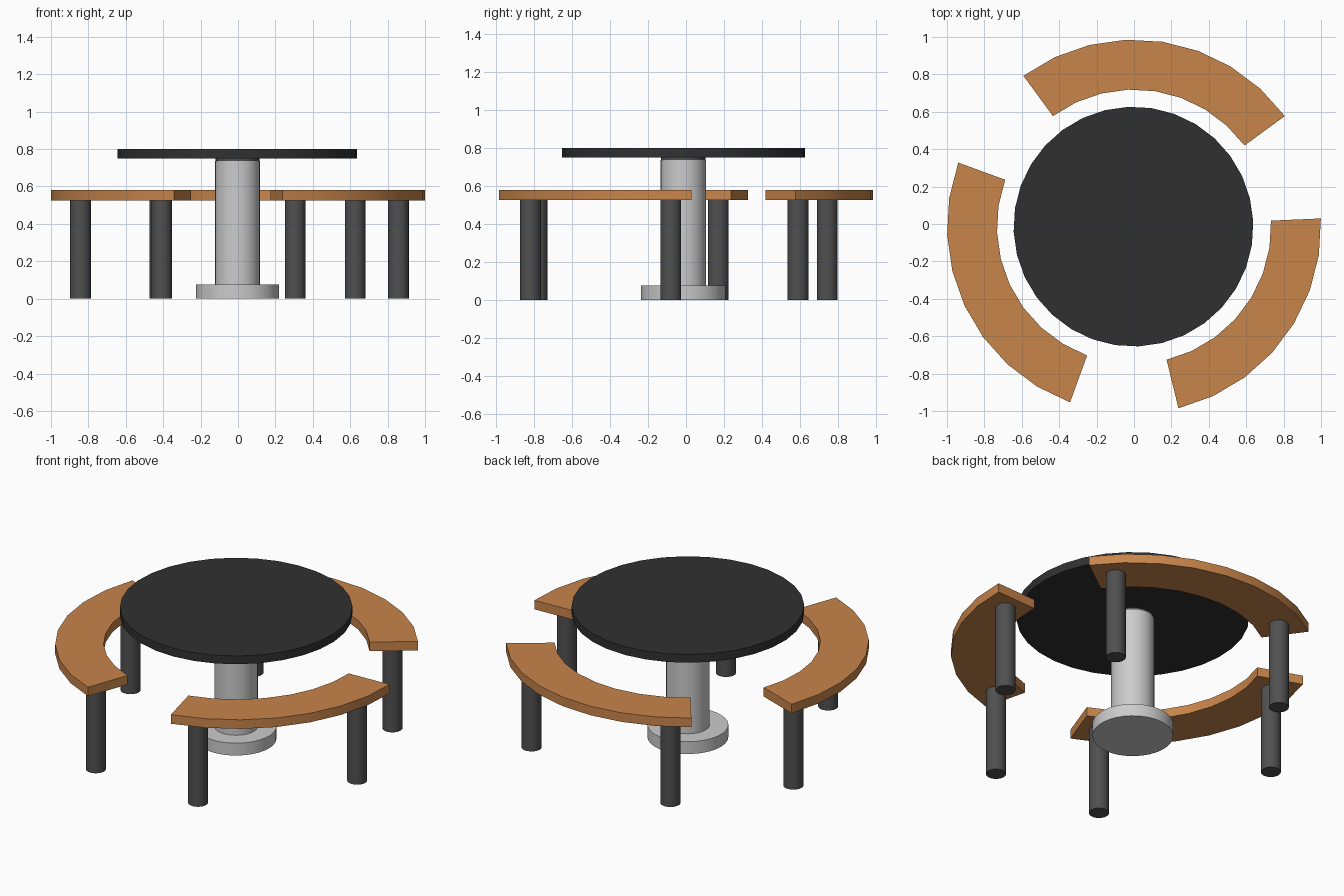
import bpy, bmesh
from math import radians, sin, cos

if "Cube" in bpy.data.objects:
    bpy.data.objects.remove(bpy.data.objects["Cube"])

SIDES = 32
STEP = 360 / SIDES
PHASE = 2.5           # small twist shared by all round parts
CY = -0.014           # centre of the round layout in y


def material(name, rgb):
    m = bpy.data.materials.new(name)
    m.diffuse_color = (*rgb, 1)
    m.use_nodes = True
    m.node_tree.nodes["Principled BSDF"].inputs["Base Color"].default_value = m.diffuse_color
    return m


wood = material("wood", (0.58, 0.235, 0.07))
black = material("black_top", (0.03, 0.03, 0.03))
dark = material("dark_metal", (0.08, 0.08, 0.08))


def finish(obj, mat):
    if mat:
        obj.data.materials.append(mat)
    bpy.ops.object.select_all(action='DESELECT')
    obj.select_set(True)
    bpy.context.view_layer.objects.active = obj
    bpy.ops.object.shade_smooth_by_angle(angle=radians(30))


def cylinder(name, x, y, r, z0, z1, mat=None, sides=SIDES):
    bpy.ops.mesh.primitive_cylinder_add(
        vertices=sides, radius=r, depth=z1 - z0,
        location=(x, y, (z0 + z1) / 2), rotation=(0, 0, radians(PHASE)))
    obj = bpy.context.object
    obj.name = name
    finish(obj, mat)


def bench(name, first, last, r_in=0.733, r_out=1.0, z0=0.525, z1=0.58):
    # sweep a rectangular section along part of the 32-sided ring
    bm = bmesh.new()
    section = [(r_in, z0), (r_out, z0), (r_out, z1), (r_in, z1)]
    rings = []
    for k in range(first, last + 1):
        a = radians(PHASE + k * STEP)
        rings.append([bm.verts.new((r * cos(a), CY + r * sin(a), z)) for r, z in section])
    for a, b in zip(rings, rings[1:]):
        for i in range(4):
            j = (i + 1) % 4
            bm.faces.new((a[i], a[j], b[j], b[i]))
    bm.faces.new(rings[0])
    bm.faces.new(rings[-1])
    bmesh.ops.recalc_face_normals(bm, faces=bm.faces)
    mesh = bpy.data.meshes.new(name)
    bm.to_mesh(mesh)
    bm.free()
    obj = bpy.data.objects.new(name, mesh)
    bpy.context.collection.objects.link(obj)
    finish(obj, wood)


# table
cylinder("table_base", -0.003, CY, 0.223, 0, 0.075)
cylinder("table_column", -0.003, CY, 0.12, 0.075, 0.737)
cylinder("column_cap", -0.003, CY, 0.117, 0.737, 0.75, dark)
cylinder("table_top", -0.003, CY, 0.641, 0.75, 0.80, black)

# three curved benches
bench("back_bench", 3, 11)
bench("left_bench", 14, 22)
bench("right_bench", -7, 0)

# two legs per bench
legs = [(0.626, 0.59), (-0.417, 0.745),
        (-0.842, 0.17), (-0.407, -0.785),
        (0.305, -0.82), (0.858, -0.08)]
for i, (x, y) in enumerate(legs):
    cylinder(f"bench_leg_{i + 1}", x, y, 0.055, 0, 0.525, dark)
